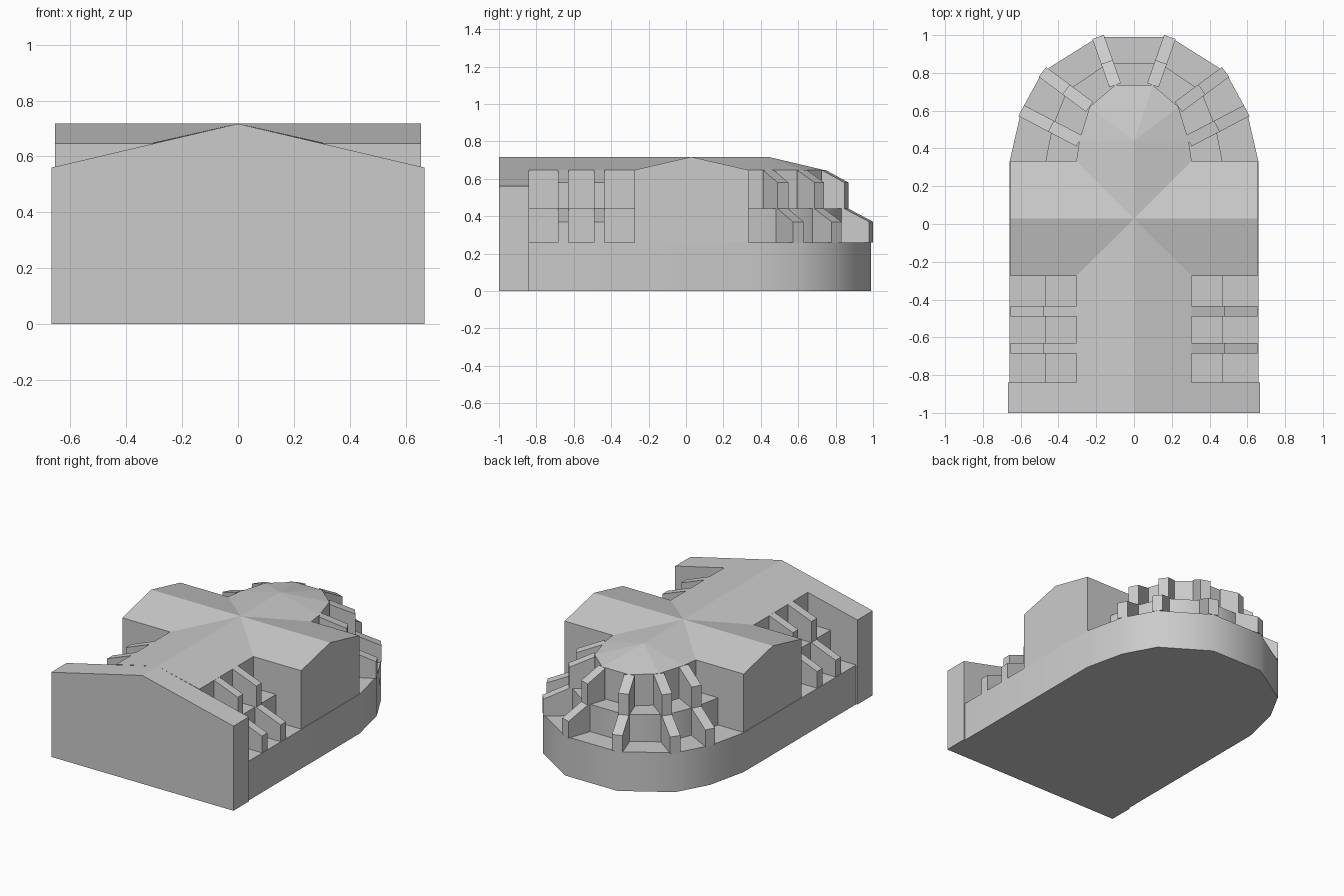
import bpy, bmesh
from mathutils import Vector

if "Cube" in bpy.data.objects:
    bpy.data.objects.remove(bpy.data.objects["Cube"])

# key heights and matching apse corners (right half, from side to back)
BASE, TIER, EAVE, RIDGE = 0.26, 0.44, 0.647, 0.717
OUTER = [(0.597, 0.60), (0.485, 0.805), (0.19, 0.99)]
MIDDLE = [(0.432, 0.515), (0.355, 0.705), (0.14, 0.85)]
INNER = [(0.29, 0.44), (0.235, 0.62), (0.10, 0.735)]


def make(name, verts, faces, smooth=False):
    bm = bmesh.new()
    vs = [bm.verts.new(v) for v in verts]
    for f in faces:
        bm.faces.new([vs[i] for i in f])
    bmesh.ops.recalc_face_normals(bm, faces=bm.faces)
    me = bpy.data.meshes.new(name)
    bm.to_mesh(me)
    bm.free()
    ob = bpy.data.objects.new(name, me)
    bpy.context.collection.objects.link(ob)
    if smooth:
        bpy.ops.object.select_all(action='DESELECT')
        ob.select_set(True)
        bpy.context.view_layer.objects.active = ob
        bpy.ops.object.shade_smooth_by_angle(angle=0.65)
    return ob


def sweep(name, ring, offset, smooth=False):
    """Closed solid from a 3D outline moved along an offset."""
    n = len(ring)
    a = [Vector(p) for p in ring]
    verts = a + [p + Vector(offset) for p in a]
    faces = [list(range(n)), list(range(2 * n - 1, n - 1, -1))]
    faces += [[i, (i + 1) % n, (i + 1) % n + n, i + n] for i in range(n)]
    return make(name, verts, faces, smooth)


def both_sides(half):
    return half + [(-x, y) for x, y in reversed(half)]


def slab(name, outline, z0, z1, smooth=False):
    return sweep(name, [(x, y, z0) for x, y in outline], (0, 0, z1 - z0), smooth)


def buttress(name, inner, middle, outer, width=0.058):
    """Two-step stair-shaped pier running outward along a plan line."""
    i, o = Vector(inner), Vector(outer)
    d = (o - i).normalized()
    m = (Vector(middle) - i).dot(d) + 0.008
    end = (o - i).length
    prof = [(0, BASE), (end, BASE), (end, 0.37), (m, TIER), (m, 0.58), (0, EAVE)]
    side = Vector((-d.y, d.x)) * width
    ring = []
    for t, z in prof:
        p = i + d * t - side / 2
        ring.append((p.x, p.y, z))
    sweep(name, ring, (side.x, side.y, 0))


# base with rounded east end
slab("base", both_sides([(0.658, -0.84), (0.658, 0.333)] + OUTER), 0, BASE, True)

# west front block with gabled top
sweep("west_front", [(-0.667, -1, 0), (0.667, -1, 0), (0.667, -1, 0.56),
                     (0, -1, RIDGE), (-0.667, -1, 0.56)], (0, 0.16, 0))

# lower ambulatory tier and side aisles
slab("ambulatory", both_sides([(0.468, 0.333)] + MIDDLE), BASE, TIER, True)
for s, side in ((1, "right"), (-1, "left")):
    slab(f"aisle_{side}", [(s * 0.30, -0.84), (s * 0.47, -0.84),
                           (s * 0.47, -0.275), (s * 0.30, -0.275)], BASE, TIER)

# nave, transept and apse with crossing roof: right half, mirrored
eaves = [(0.305, -0.84), (0.305, -0.275), (0.655, -0.275), (0.655, 0.333),
         (0.305, 0.333)] + INNER + [(0, 0.735)]
n = len(eaves)
verts = [(x, y, BASE) for x, y in eaves] + [(x, y, EAVE) for x, y in eaves]
F, C, T, A = range(2 * n, 2 * n + 4)
verts += [(0, -0.84, RIDGE), (0, 0.028, RIDGE), (0.655, 0.028, RIDGE), (0, 0.44, RIDGE)]
faces = [[i, i + 1, i + 1 + n, i + n] for i in range(n - 1) if i != 2]
faces.append([2, 3, 3 + n, T, 2 + n])
e = range(n, 2 * n)
faces += [[F, e[0], e[1], C], [C, e[1], e[2], T], [T, e[3], e[4], C],
          [C, e[4], e[5], A], [A, e[5], e[6]], [A, e[6], e[7]], [A, e[7], e[8]]]
body = make("nave_and_transept", verts, faces)
mirror = body.modifiers.new("mirror", 'MIRROR')
mirror.use_clip = True

# buttresses along aisles and around the apse
for s, side in ((1, "right"), (-1, "left")):
    for k, y in enumerate((-0.657, -0.463)):
        buttress(f"aisle_buttress_{side}_{k}", (s * 0.304, y), (s * 0.47, y), (s * 0.655, y), 0.056)
    for k, (i, m, o) in enumerate(zip(INNER, MIDDLE, OUTER)):
        buttress(f"apse_buttress_{side}_{k}", (s * i[0], i[1]), (s * m[0], m[1]), (s * o[0], o[1]), 0.065)
